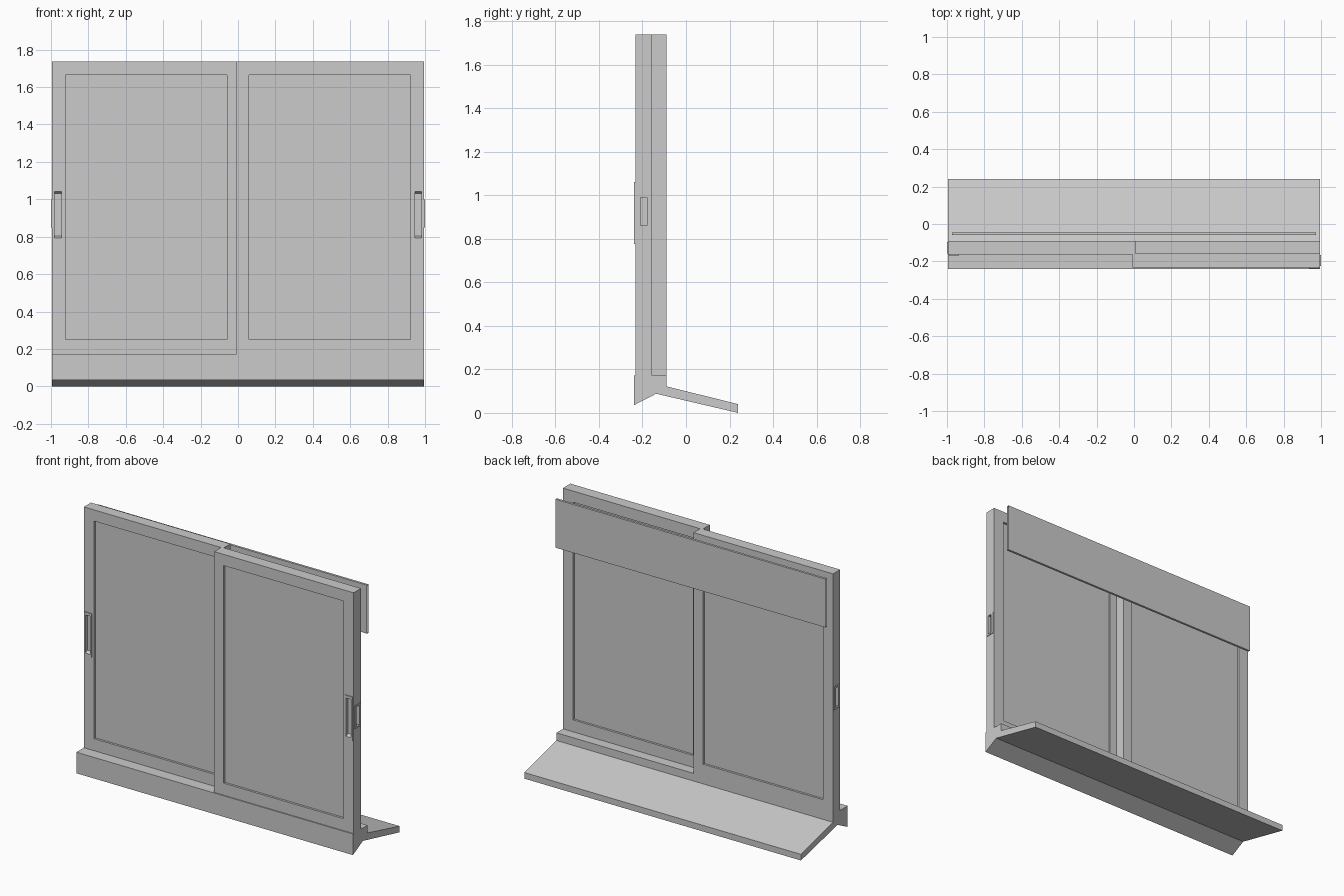
import bpy
import bmesh

cube = bpy.data.objects.get("Cube")
if cube:
    bpy.data.objects.remove(cube, do_unlink=True)

grey = bpy.data.materials.new("light_grey")
grey.use_nodes = True
color = (0.6, 0.6, 0.6, 1)
grey.diffuse_color = color
grey.node_tree.nodes["Principled BSDF"].inputs["Base Color"].default_value = color


def add_object(name, bm):
    bmesh.ops.recalc_face_normals(bm, faces=bm.faces)
    mesh = bpy.data.meshes.new(name)
    bm.to_mesh(mesh)
    bm.free()
    mesh.materials.append(grey)
    obj = bpy.data.objects.new(name, mesh)
    bpy.context.collection.objects.link(obj)
    return obj


def box(name, xs, ys, zs):
    bm = bmesh.new()
    bmesh.ops.create_cube(bm, size=1)
    for v in bm.verts:
        v.co = [(min(r) + max(r)) / 2 + c * abs(r[1] - r[0])
                for c, r in zip(v.co, (xs, ys, zs))]
    return add_object(name, bm)


def extrusion(name, profile, half, caps=True):
    """Sweep a (y, z) profile along x, with or without end faces."""
    bm = bmesh.new()
    ends = [[bm.verts.new((x, y, z)) for y, z in profile] for x in (-half, half)]
    n = len(profile)
    for i in range(n):
        j = (i + 1) % n
        bm.faces.new((ends[0][i], ends[0][j], ends[1][j], ends[1][i]))
    if caps:
        for end in ends:
            bm.faces.new(end)
    return add_object(name, bm)


def carve(obj, cutter):
    cutter.hide_render = True
    mod = obj.modifiers.new("carve", 'BOOLEAN')
    mod.operation = 'DIFFERENCE'
    mod.object = cutter
    mod.solver = 'EXACT'
    graph = bpy.context.evaluated_depsgraph_get()
    mesh = bpy.data.meshes.new_from_object(obj.evaluated_get(graph))
    obj.modifiers.clear()
    obj.data = mesh


def taper(cutter, axis, inward):
    """Shorten the inner end of a finger slot so its ends slope."""
    mid = sum(v.co[axis] for v in cutter.data.vertices) / 8
    zmid = sum(v.co.z for v in cutter.data.vertices) / 8
    for v in cutter.data.vertices:
        if (v.co[axis] - mid) * inward > 0:
            v.co.z = zmid + (v.co.z - zmid) * 0.85


EDGE, BOTTOM, TOP = 0.995, 0.172, 1.738
RECESS, PROUD, DEPTH = 0.014, 0.005, 0.015


def sash(label, side, front, back):
    # Frame with the pane set back on both faces
    frame = box(label + "_sash", (side * -0.008, side * EDGE), (front, back), (BOTTOM, TOP))
    cutters = []
    for y, s in ((front, 1), (back, -1)):
        cutters.append(box("pane_cutter", (side * 0.06, side * 0.922),
                           (y - s * 0.05, y + s * RECESS), (0.25, 1.665)))
    # Pull on the front face and latch plate on the outer edge
    mid = (front + back) / 2
    pull = box(label + "_pull", (side * 0.935, side * 0.99),
               (front - PROUD, front + 0.002), (0.775, 1.06))
    latch = box(label + "_latch", (side * (EDGE - 0.002), side * (EDGE + PROUD)),
                (mid - 0.03, mid + 0.03), (0.85, 1.0))
    pull_slot = box("pull_cutter", (side * 0.945, side * 0.98),
                    (front - 0.02, front + DEPTH), (0.785, 1.05))
    taper(pull_slot, 1, 1)
    latch_slot = box("latch_cutter", (side * (EDGE - DEPTH), side * (EDGE + 0.02)),
                     (mid - 0.015, mid + 0.015), (0.86, 0.99))
    for c in cutters + [pull_slot, latch_slot]:
        carve(frame, c)
    carve(pull, pull_slot)
    carve(latch, latch_slot)
    for c in cutters + [pull_slot, latch_slot]:
        bpy.data.objects.remove(c, do_unlink=True)


sash("left", 1, -0.233, -0.157)
sash("right", -1, -0.163, -0.09)

# Bottom rail with the sloping sill behind it
extrusion("rail_and_sill", [(-0.24, BOTTOM), (-0.24, 0.035), (-0.137, 0.088), (0.24, 0.0),
                            (0.24, 0.04), (-0.09, 0.122), (-0.09, BOTTOM)], EDGE)

# Hollow open-ended blind box behind the top
extrusion("blind_box", [(-0.06, 1.4), (-0.045, 1.4), (-0.045, 1.715), (-0.06, 1.715)],
          0.972, caps=False)
